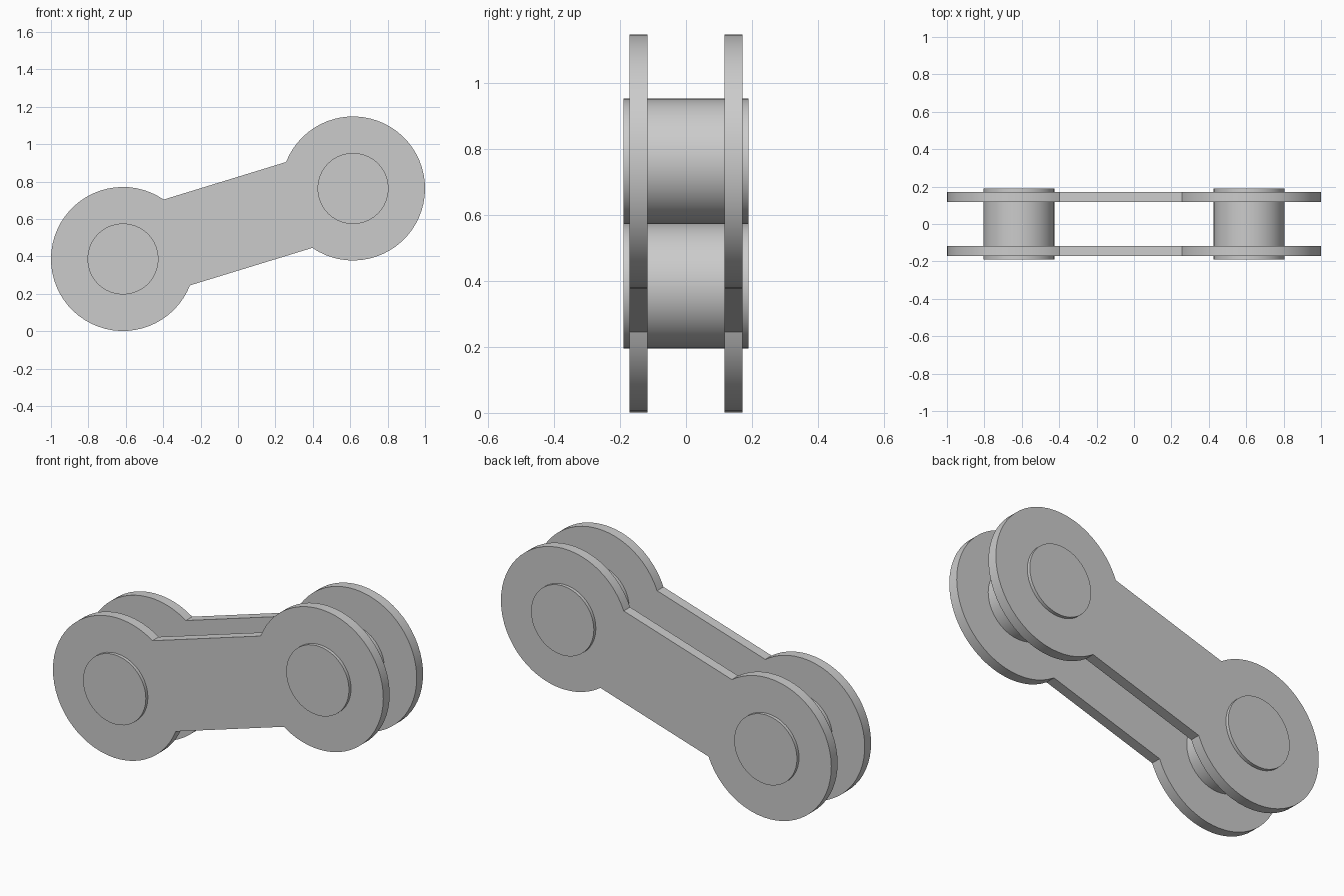
import bpy, bmesh, math
from mathutils import Vector

if "Cube" in bpy.data.objects:
    bpy.data.objects.remove(bpy.data.objects["Cube"])

A, B = Vector((-0.615, 0.386)), Vector((0.615, 0.763))  # pin centres in x, z
R_END, R_PIN, HALF_BAR = 0.385, 0.19, 0.24
SLOPE = math.atan2(B.y - A.y, B.x - A.x)


def arc(c, r, start, sweep, n):
    return [c + Vector((math.cos(start + sweep * i / n), math.sin(start + sweep * i / n))) * r
            for i in range(n + 1)]


def extrude_profile(name, points, y0, y1):
    bm = bmesh.new()
    face = bm.faces.new([bm.verts.new((p.x, y0, p.y)) for p in points])
    out = bmesh.ops.extrude_face_region(bm, geom=[face])["geom"]
    verts = [v for v in out if isinstance(v, bmesh.types.BMVert)]
    bmesh.ops.translate(bm, verts=verts, vec=(0, y1 - y0, 0))
    bmesh.ops.recalc_face_normals(bm, faces=bm.faces)
    mesh = bpy.data.meshes.new(name)
    bm.to_mesh(mesh)
    bm.free()
    obj = bpy.data.objects.new(name, mesh)
    bpy.context.collection.objects.link(obj)
    bpy.ops.object.select_all(action='DESELECT')
    obj.select_set(True)
    bpy.context.view_layer.objects.active = obj
    bpy.ops.object.shade_smooth_by_angle(angle=math.radians(30))
    return obj


# Side plates: two round ends joined by a narrower straight bar
neck = math.asin(HALF_BAR / R_END)
sweep = 2 * math.pi - 2 * neck
outline = (arc(A, R_END, SLOPE + neck, sweep, 48)
           + arc(B, R_END, SLOPE + math.pi + neck, sweep, 48))
extrude_profile("front_plate", outline, -0.172, -0.117)
extrude_profile("back_plate", outline, 0.117, 0.172)

# Pins running through both plates
for name, centre in (("lower_pin", A), ("upper_pin", B)):
    extrude_profile(name, arc(centre, R_PIN, 0, 2 * math.pi, 40)[:-1], -0.19, 0.19)
